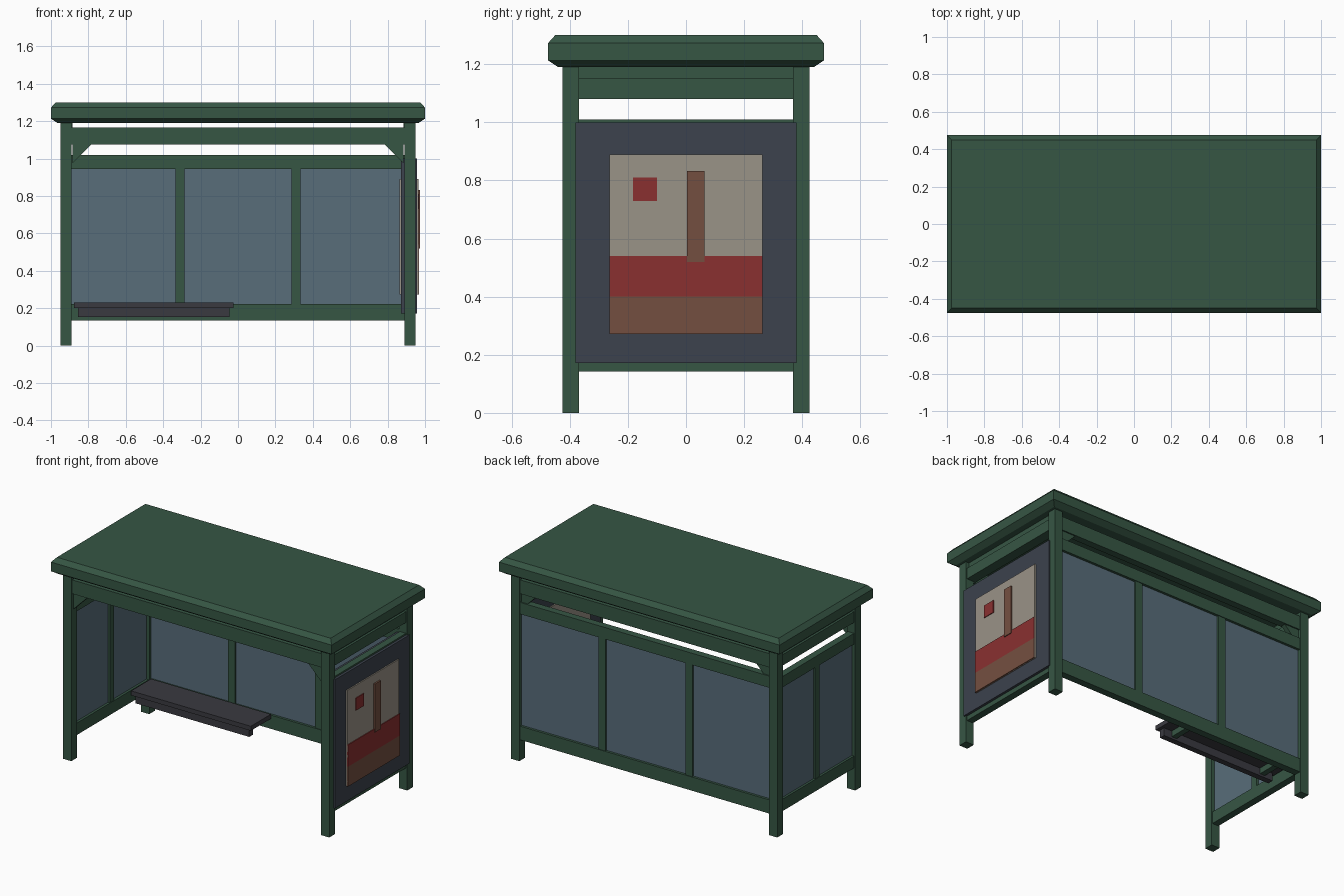
import bpy, bmesh

if "Cube" in bpy.data.objects:
    bpy.data.objects.remove(bpy.data.objects["Cube"])


def material(name, rgb):
    """Material from 0-255 display colour."""
    m = bpy.data.materials.new(name)
    m.diffuse_color = [((c / 255 + 0.055) / 1.055) ** 2.4 for c in rgb] + [1]
    m.use_nodes = True
    m.node_tree.nodes["Principled BSDF"].inputs["Base Color"].default_value = m.diffuse_color
    return m


GREEN = material("green_paint", (54, 86, 68))
GLASS = material("tinted_glass", (88, 109, 122))
DARK = material("dark_frame", (60, 66, 77))
BENCH = material("bench_grey", (58, 58, 64))
PAPER = material("poster_paper", (154, 147, 135))
RED = material("poster_red", (138, 48, 48))
BROWN = material("poster_brown", (116, 79, 64))


def finish(bm, name, mat):
    bmesh.ops.recalc_face_normals(bm, faces=bm.faces)
    me = bpy.data.meshes.new(name)
    bm.to_mesh(me)
    bm.free()
    me.materials.append(mat)
    ob = bpy.data.objects.new(name, me)
    bpy.context.collection.objects.link(ob)
    return ob


def box(name, x, y, z, mat):
    """Box from (min, max) ranges."""
    bm = bmesh.new()
    bmesh.ops.create_cube(bm, size=1)
    for v in bm.verts:
        v.co = [r[0] if c < 0 else r[1] for c, r in zip(v.co, (x, y, z))]
    return finish(bm, name, mat)


def side(s, a, b):
    """Range a..b placed on the positive or negative side."""
    return (a, b) if s > 0 else (-b, -a)


# Roof slab with chamfered top and bottom edges
bm = bmesh.new()
rings = []
for z, inset in ((1.19, 0.035), (1.213, 0), (1.272, 0), (1.30, 0.025)):
    x, y = 1 - inset, 0.475 - inset
    rings.append([bm.verts.new((sx * x, sy * y, z))
                  for sx, sy in ((-1, -1), (1, -1), (1, 1), (-1, 1))])
for lo, hi in zip(rings, rings[1:]):
    for i in range(4):
        j = (i + 1) % 4
        bm.faces.new((lo[i], lo[j], hi[j], hi[i]))
bm.faces.new(rings[0])
bm.faces.new(rings[-1])
finish(bm, "roof", GREEN)

# Corner posts and triangular braces
for sy, depth in ((-1, "front"), (1, "back")):
    for sx, hand in ((-1, "left"), (1, "right")):
        box(f"{depth}_{hand}_post", side(sx, 0.89, 0.948),
            side(sy, 0.368, 0.425), (0, 1.195), GREEN)
        bm = bmesh.new()
        tri = [bm.verts.new((sx * x, sy * 0.38, z))
               for x, z in ((0.885, 1.08), (0.78, 1.08), (0.885, 0.975))]
        face = bm.faces.new(tri)
        ext = bmesh.ops.extrude_face_region(bm, geom=[face])
        for v in ext["geom"]:
            if isinstance(v, bmesh.types.BMVert):
                v.co.y = sy * 0.41
        finish(bm, f"{depth}_{hand}_brace", GREEN)
    # Long header beam under the roof
    box(f"{depth}_header", (-0.895, 0.895), side(sy, 0.373, 0.418),
        (1.076, 1.165), GREEN)

# Back wall rails, mullions and glass
box("back_bottom_rail", (-0.895, 0.895), (0.372, 0.418), (0.135, 0.223), GREEN)
box("back_top_rail", (-0.895, 0.895), (0.372, 0.418), (0.945, 1.02), GREEN)
for i, s in enumerate((-1, 1)):
    box(f"back_mullion_{i + 1}", side(s, 0.285, 0.335), (0.376, 0.414),
        (0.215, 0.95), GREEN)
for i in range(3):
    c = (i - 1) * 0.6
    box(f"back_glass_{i + 1}", (c - 0.292, c + 0.292), (0.388, 0.402),
        (0.215, 0.95), GLASS)

# End wall rails and upper beams
for s, hand in ((-1, "left"), (1, "right")):
    xr = side(s, 0.895, 0.94)
    box(f"{hand}_bottom_rail", xr, (-0.37, 0.37), (0.143, 0.22), GREEN)
    box(f"{hand}_top_rail", xr, (-0.37, 0.37), (0.94, 1.01), GREEN)
    box(f"{hand}_header", side(s, 0.876, 0.94), (-0.37, 0.37), (1.08, 1.15), GREEN)
    box(f"{hand}_roof_bearer", side(s, 0.885, 0.925), (-0.37, 0.37),
        (1.148, 1.195), GREEN)

# Left end glazing
box("left_mullion", (-0.936, -0.898), (-0.022, 0.022), (0.215, 0.945), GREEN)
for s, label in ((-1, "front"), (1, "back")):
    box(f"left_{label}_glass", (-0.925, -0.911), side(s, 0.018, 0.372),
        (0.215, 0.945), GLASS)

# Right end poster case with layered artwork
box("poster_case", (0.872, 0.956), (-0.38, 0.38), (0.172, 1.0), DARK)
box("poster_inner", (0.864, 0.875), (-0.264, 0.264), (0.272, 0.89), PAPER)
box("poster_outer", (0.95, 0.964), (-0.264, 0.264), (0.272, 0.89), PAPER)
box("poster_red_band", (0.96, 0.969), (-0.264, 0.264), (0.40, 0.54), RED)
box("poster_brown_band", (0.96, 0.969), (-0.264, 0.264), (0.272, 0.40), BROWN)
box("poster_tall_strip", (0.96, 0.974), (0.003, 0.063), (0.52, 0.832), BROWN)
box("poster_red_square", (0.96, 0.969), (-0.183, -0.10), (0.73, 0.81), RED)

# Bench hung from the back wall
box("bench_seat", (-0.877, -0.024), (0.165, 0.368), (0.202, 0.231), BENCH)
box("bench_front_rail", (-0.855, -0.045), (0.178, 0.215), (0.152, 0.205), BENCH)
for i, x in enumerate((-0.78, -0.12)):
    box(f"bench_bracket_{i + 1}", (x - 0.018, x + 0.018), (0.21, 0.376),
        (0.165, 0.204), GREEN)
